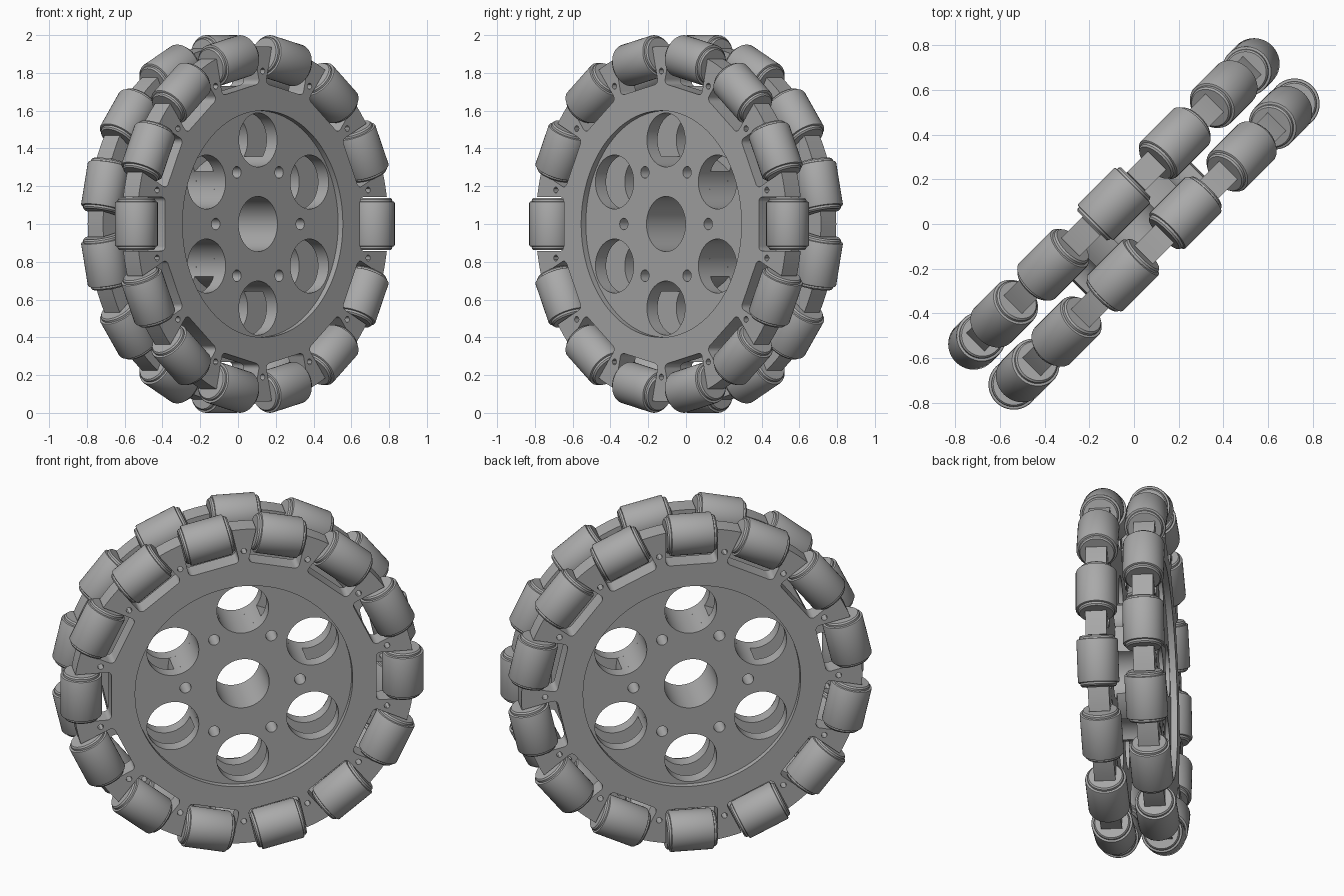
import bpy, bmesh, math
from mathutils import Matrix, Vector

if "Cube" in bpy.data.objects:
    bpy.data.objects.remove(bpy.data.objects["Cube"])

N = 14                      # rollers per row
STEP = 2 * math.pi / N
ROW = 0.127                 # axial distance of each row from the middle
ROLL_R, ROLL_C = 0.113, 0.887

# wheel frame: local x/y = wheel plane, local z = axle (points to the front)
WHEEL = (Matrix.Translation((0, 0, 1)) @ Matrix.Rotation(math.radians(45), 4, 'Z')
         @ Matrix.Rotation(math.radians(90), 4, 'X'))

grey = bpy.data.materials.new("grey_metal")
grey.diffuse_color = (0.4, 0.4, 0.4, 1)
grey.use_nodes = True
grey.node_tree.nodes["Principled BSDF"].inputs["Base Color"].default_value = grey.diffuse_color


def finish(name, bm):
    bmesh.ops.remove_doubles(bm, verts=bm.verts, dist=1e-5)
    bmesh.ops.recalc_face_normals(bm, faces=bm.faces)
    bm.transform(WHEEL)
    me = bpy.data.meshes.new(name)
    bm.to_mesh(me)
    bm.free()
    me.materials.append(grey)
    ob = bpy.data.objects.new(name, me)
    bpy.context.collection.objects.link(ob)
    bpy.ops.object.select_all(action='DESELECT')
    ob.select_set(True)
    bpy.context.view_layer.objects.active = ob
    bpy.ops.object.shade_smooth_by_angle(angle=math.radians(30))
    return ob


def polar(r, a):
    return Vector((r * math.cos(a), r * math.sin(a)))


def arc(center, r, a0, a1, n):
    return [Vector(center) + polar(r, a0 + (a1 - a0) * i / n) for i in range(n + 1)]


def circle(center, r, n=48):
    return arc(center, r, 0, 2 * math.pi, n)[:-1]


def slab(name, loops, z0, z1):
    """Extrude an outline with holes between two axial positions."""
    cu = bpy.data.curves.new(name + "_outline", 'CURVE')
    cu.dimensions, cu.fill_mode = '2D', 'BOTH'
    cu.extrude = abs(z1 - z0) / 2
    for pts in loops:
        sp = cu.splines.new('POLY')
        sp.points.add(len(pts) - 1)
        for p, q in zip(sp.points, pts):
            p.co = (q[0], q[1], 0, 1)
        sp.use_cyclic_u = True
    tmp = bpy.data.objects.new(name + "_tmp", cu)
    bpy.context.collection.objects.link(tmp)
    dg = bpy.context.evaluated_depsgraph_get()
    me = bpy.data.meshes.new_from_object(tmp.evaluated_get(dg))
    bm = bmesh.new()
    bm.from_mesh(me)
    bpy.data.objects.remove(tmp)
    bpy.data.curves.remove(cu)
    bpy.data.meshes.remove(me)
    bmesh.ops.translate(bm, verts=bm.verts, vec=(0, 0, (z0 + z1) / 2))
    return finish(name, bm)


def rim_outline(turn):
    """Toothed rim: arcs at the tips, round-cornered pockets for the rollers."""
    tip, floor, half, f = 0.94, 0.73, 0.1425, 0.025
    a_tip = math.asin(half / tip)
    pts = []
    for k in range(N):
        a = k * STEP + turn
        pocket = (arc((floor + f, -half + f), f, 1.5 * math.pi, math.pi, 5)
                  + arc((floor + f, half - f), f, math.pi, math.pi / 2, 5))
        rot = Matrix.Rotation(a, 2)
        pts += [rot @ p for p in pocket]
        pts += arc((0, 0), tip, a + a_tip, a + STEP - a_tip, 4)
    return pts


# holes shared by the webs and the hub
BIG_C, BIG_R, HUB_R = 0.445, 0.143, 0.375
big_angles = [math.radians(30 + 60 * k) for k in range(6)]
bore = circle((0, 0), 0.146)
bolts = [circle(polar(0.316, math.radians(60 * k)), 0.031, 20) for k in range(6)]
lightening = [circle(polar(BIG_C, a), BIG_R) for a in big_angles]

# roller half profile: (distance along its axle, radius)
half_profile = [(0.138, 0), (0.138, 0.092), (0.130, 0.099), (0.119, 0.100),
                (0.119, 0.107), (0.117, 0.111), (0.112, ROLL_R)]
profile = half_profile + [(-x, r) for x, r in reversed(half_profile)]


def roller(name, a, z):
    bm = bmesh.new()
    vs = [bm.verts.new((r, x, 0)) for x, r in profile]
    es = [bm.edges.new(p) for p in zip(vs, vs[1:])]
    bmesh.ops.spin(bm, geom=vs + es, cent=(0, 0, 0), axis=(0, 1, 0),
                   angle=2 * math.pi, steps=40)
    bm.transform(Matrix.Translation((0, 0, z)) @ Matrix.Rotation(a, 4, 'Z')
                 @ Matrix.Translation((ROLL_C, 0, 0)))
    finish(name, bm)


# two mirrored wheel halves, turned by half a step to each other
for side, s, turn in (("front", 1, 0), ("back", -1, STEP / 2)):
    pins = [circle(polar(0.81, (k + 0.5) * STEP + turn), 0.016, 12) for k in range(N)]
    slab(side + "_rim", [rim_outline(turn), circle((0, 0), 0.6, 96)] + pins,
         s * 0.07, s * 0.185)
    slab(side + "_web", [circle((0, 0), 0.6, 96), bore] + bolts + lightening,
         s * 0.07, s * 0.15)
    for k in range(N):
        roller(f"{side}_roller_{k + 1}", k * STEP + turn, s * ROW)

# hub between the halves, scalloped by the large holes
cut = math.acos((BIG_C**2 + HUB_R**2 - BIG_R**2) / (2 * BIG_C * HUB_R))
corner = polar(HUB_R, cut) - Vector((BIG_C, 0))
w = math.atan2(corner.y, corner.x)
hub = []
for a in big_angles:
    hub += arc(polar(BIG_C, a), BIG_R, a + 2 * math.pi - w, a + w, 16)
    hub += arc((0, 0), HUB_R, a + cut, a + math.radians(60) - cut, 8)[1:-1]
slab("hub", [hub, bore] + bolts, -0.07, 0.07)
